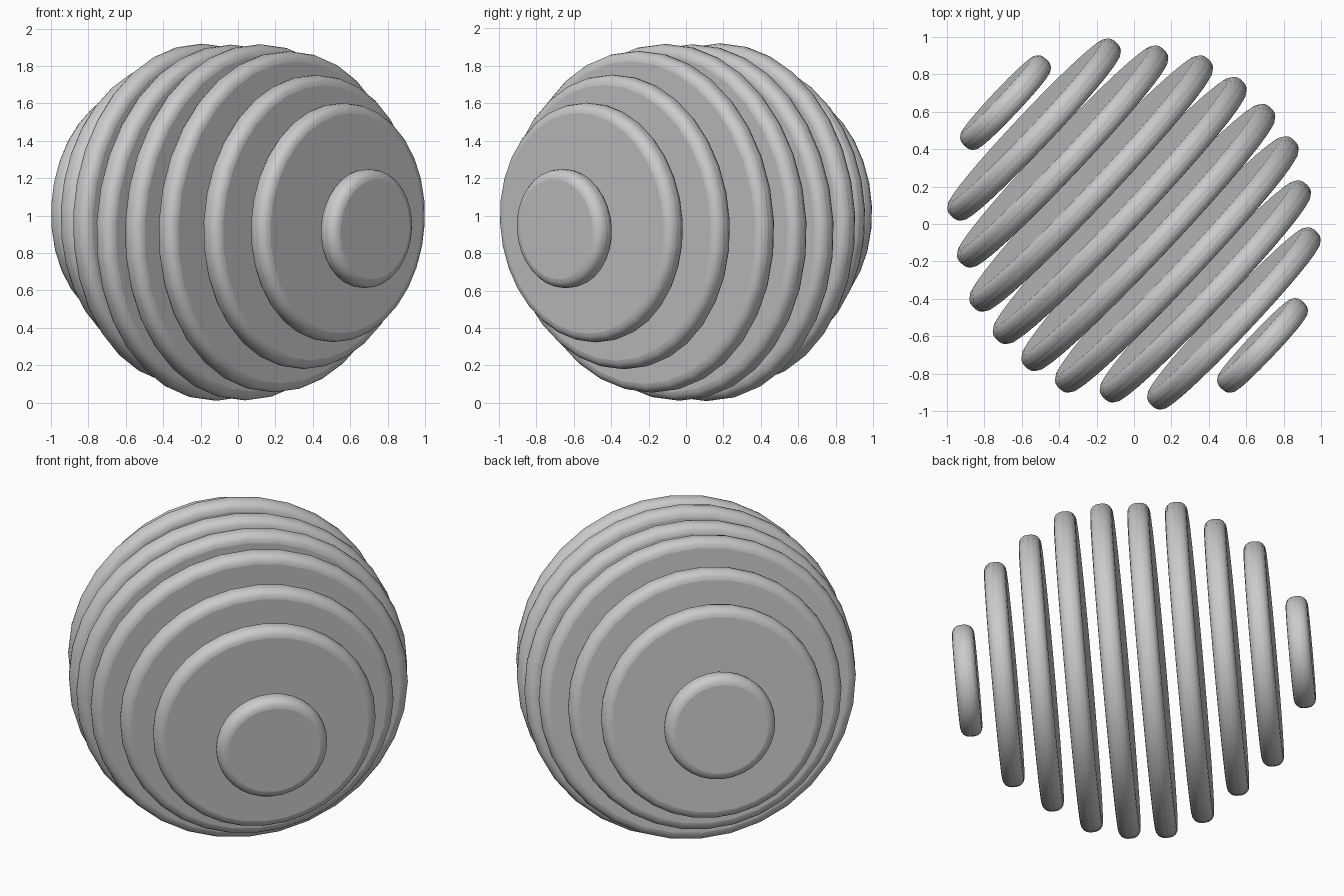
import bpy
from mathutils import Vector

if "Cube" in bpy.data.objects:
    bpy.data.objects.remove(bpy.data.objects["Cube"])

# Sphere made of ten parallel rounded discs on a slightly tilted axis
PITCH, THICK, ROUND = 0.2105, 0.125, 0.05
AXIS = Vector((0.727, -0.687, -0.067)).normalized()
TILT = AXIS.to_track_quat('Z', 'Y')

RADII = [0.318, 0.64, 0.787, 0.913, 0.953]
RADII = RADII[::-1][::-1] + RADII[::-1]
# centre heights, from the back left disc to the front right disc
HEIGHTS = [1.053, 1.048, 1.033, 1.007, 0.962, 0.964, 0.967, 0.966, 0.963, 0.931]


def disc(name, radius, centre):
    bpy.ops.mesh.primitive_cylinder_add(vertices=32, radius=radius, depth=THICK)
    ob = bpy.context.object
    ob.name = name
    ob.rotation_mode = 'QUATERNION'
    ob.rotation_quaternion = TILT
    ob.location = centre
    # rounded rim
    bev = ob.modifiers.new("rounded_rim", 'BEVEL')
    bev.width = ROUND
    bev.segments = 4
    bev.limit_method = 'ANGLE'
    bev.angle_limit = 1.0
    bpy.ops.object.shade_smooth_by_angle(angle=0.6)
    bpy.ops.object.modifier_move_to_index(modifier="rounded_rim", index=0)


for i, (r, z) in enumerate(zip(RADII, HEIGHTS)):
    d = (i - 4.5) * PITCH
    disc(f"disc_{i + 1}", r, (AXIS.x * d, AXIS.y * d, z))
